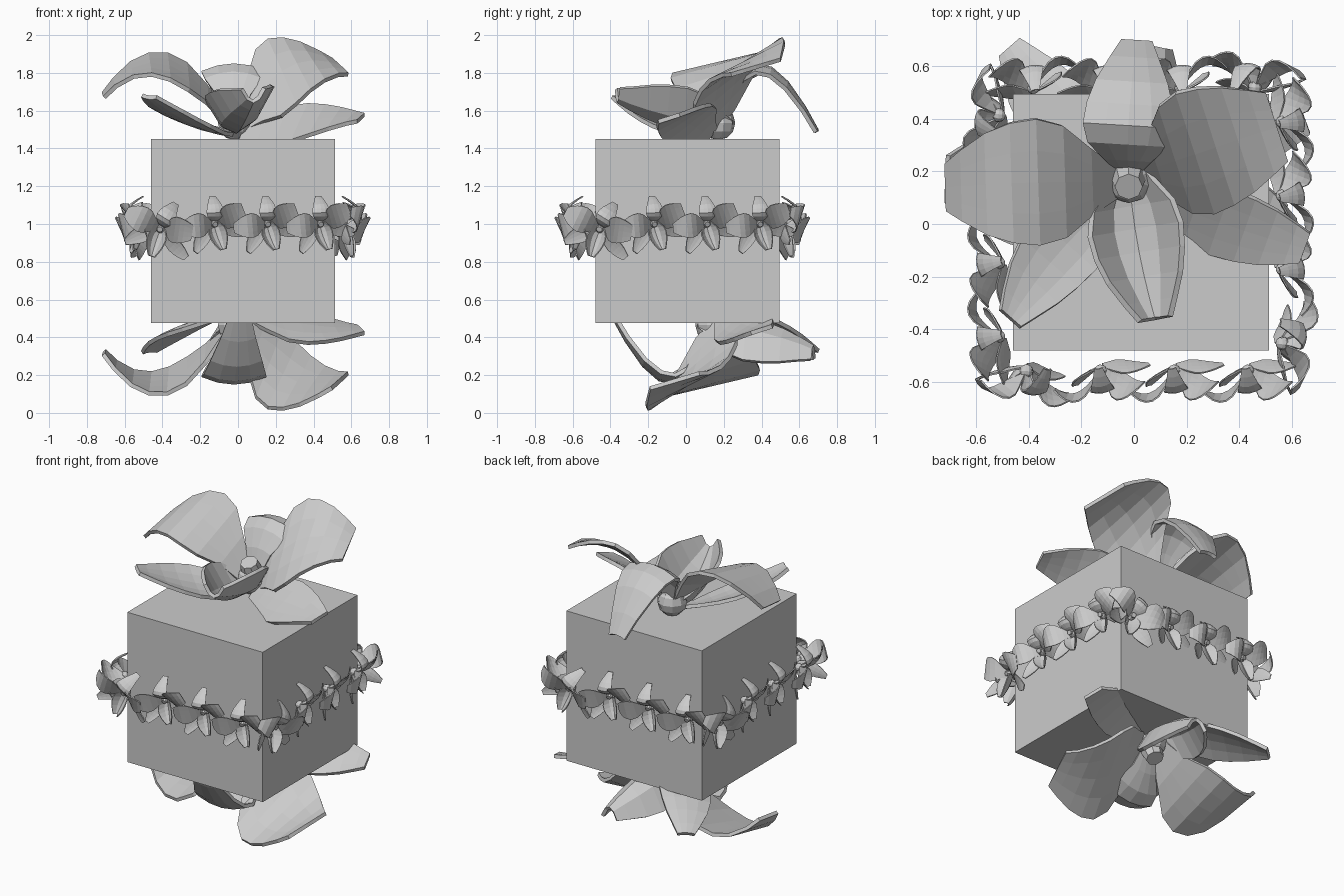
import bpy, bmesh
from math import pi, sin, radians
from mathutils import Matrix, Vector

if "Cube" in bpy.data.objects:
    bpy.data.objects.remove(bpy.data.objects["Cube"])


def add_petal(bm, start, mid, end, width, tilt=0, cup=0, blunt=.15):
    """Leaf-shaped strip along an arc through three points."""
    a, m, b = Vector(start), Vector(mid), Vector(end)
    ctrl = 2 * m - (a + b) / 2
    d = (b - a).xy.normalized()
    grid = []
    for t in (0, .15, .3, .45, .6, .75, .9, 1):
        c = a * (1 - t) ** 2 + ctrl * 2 * t * (1 - t) + b * t * t
        f = max(.22, abs(sin(pi * t ** .85)) ** (1.2 if t < .4 else .6))
        if t > .4:
            f += (1 - f) * blunt
        side = Vector((-d.y, d.x, tilt * (1.1 - t * .8))) * width * f
        grid.append([bm.verts.new(c + side * k / 2 + Vector((0, 0, cup * f * k * k / 4)))
                     for k in range(-2, 3)])
    for r, s in zip(grid, grid[1:]):
        for i in range(4):
            bm.faces.new((r[i], r[i + 1], s[i + 1], s[i]))


def flower_mesh():
    bm = bmesh.new()
    # two broad petals
    add_petal(bm, (-.06, .16, 1.55), (-.4, .16, 1.84), (-.71, .14, 1.68), .24, tilt=-.38, blunt=.2)
    add_petal(bm, (.03, .2, 1.55), (.26, .28, 1.82), (.54, .37, 1.83), .24, tilt=.95, blunt=.45)
    # three sepals
    add_petal(bm, (-.02, .2, 1.55), (-.02, .4, 1.84), (.01, .69, 1.5), .17, cup=-.04)
    add_petal(bm, (-.05, .12, 1.48), (-.28, -.1, 1.54), (-.47, -.36, 1.67), .15, tilt=-.3, cup=.02)
    add_petal(bm, (.02, .13, 1.47), (.36, 0, 1.54), (.65, -.09, 1.56), .13, tilt=1, blunt=.3)
    # cupped lip
    add_petal(bm, (-.02, .24, 1.5), (.01, -.05, 1.51), (.08, -.36, 1.65), .175, tilt=.15, cup=.2)
    # round base and short centre column
    bmesh.ops.create_uvsphere(bm, u_segments=10, v_segments=6, radius=.08,
                              matrix=Matrix.Translation((-.02, .17, 1.535)))
    bmesh.ops.create_cone(bm, cap_ends=True, segments=8, radius1=.06, radius2=.045, depth=.08,
                          matrix=Matrix.Translation((-.02, .16, 1.61)) @ Matrix.Rotation(.4, 4, 'X'))
    me = bpy.data.meshes.new("flower")
    bm.to_mesh(me)
    bm.free()
    return me


mesh = flower_mesh()


def add_flower(name, matrix):
    ob = bpy.data.objects.new(name, mesh)
    bpy.context.collection.objects.link(ob)
    ob.matrix_world = matrix
    mod = ob.modifiers.new("thickness", 'SOLIDIFY')
    mod.thickness = .022
    mod.offset = 0


# Box
bpy.ops.mesh.primitive_cube_add(size=.974, location=(.027, .007, .962))
bpy.context.object.name = "box"

# Large flowers above and below
add_flower("top_flower", Matrix.Identity(4))
add_flower("bottom_flower", Matrix.Translation((0, .31, 2.0)) @ Matrix.Rotation(pi, 4, 'X'))

# Garland of small flowers: four per side, the first one tilted at the corner
for side in range(4):
    for i in range(4):
        corner = i == 0
        scale, roll, yaw = (.29, 28, -3) if corner else (.27, -6, 10)
        m = (Matrix.Translation((.025, -.02, 0)) @ Matrix.Rotation(side * pi / 2, 4, 'Z')
             @ Matrix.Translation((-.43 + .28 * i, -.515, .97 if corner else 1.0))
             @ Matrix.Rotation(radians(yaw), 4, 'Z') @ Matrix.Rotation(radians(roll), 4, 'Y')
             @ Matrix.Rotation(pi / 2, 4, 'X') @ Matrix.Scale(scale, 4)
             @ Matrix.Translation((0, -.15, -1.45)))
        add_flower(f"garland_flower_{side}_{i}", m)
